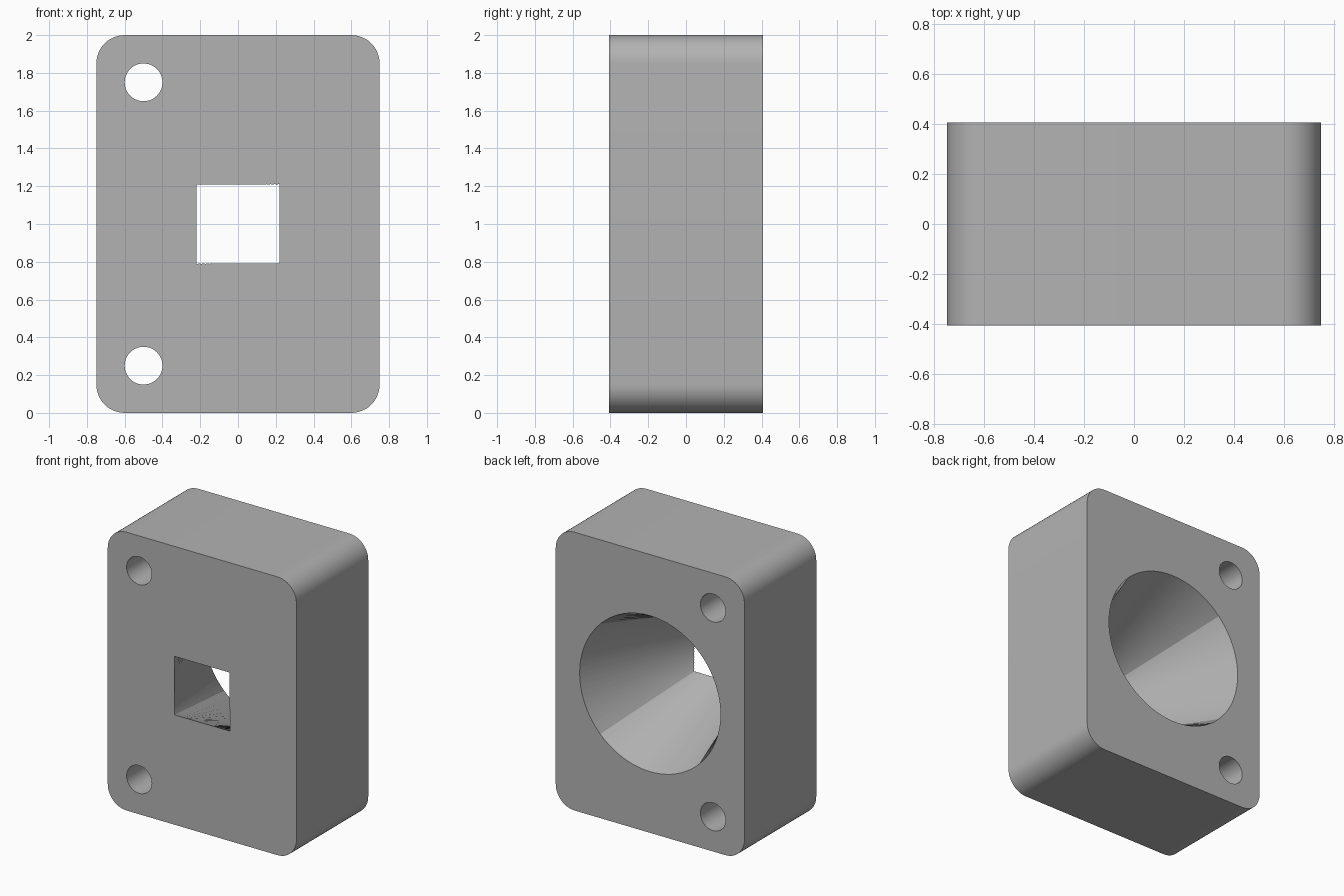
import bpy
import bmesh
from math import sin, cos, pi, radians
from mathutils import Vector

if "Cube" in bpy.data.objects:
    bpy.data.objects.remove(bpy.data.objects["Cube"])

WIDTH, HEIGHT, DEPTH, CORNER = 1.5, 2.0, 0.816, 0.15
MID = HEIGHT / 2
FRONT, BACK = -DEPTH / 2, DEPTH / 2
OVER = 0.02  # how far cutters reach past the faces


def arc(x, z, radius, start, sweep, steps):
    angles = [start + sweep * i / steps for i in range(steps + 1)]
    return [Vector((x + radius * cos(a), z + radius * sin(a))) for a in angles]


def loft(name, front_ring, back_ring, y0, y1):
    """Solid with ruled sides between two matching (x, z) rings."""
    bm = bmesh.new()
    near = [bm.verts.new((p.x, y0, p.y)) for p in front_ring]
    far = [bm.verts.new((p.x, y1, p.y)) for p in back_ring]
    n = len(near)
    for i in range(n):
        j = (i + 1) % n
        bm.faces.new((near[i], near[j], far[j], far[i]))
    bm.faces.new(near[::-1])
    bm.faces.new(far)
    bmesh.ops.recalc_face_normals(bm, faces=bm.faces)
    mesh = bpy.data.meshes.new(name)
    bm.to_mesh(mesh)
    bm.free()
    obj = bpy.data.objects.new(name, mesh)
    bpy.context.collection.objects.link(obj)
    return obj


# Rounded block
outline = []
for k, (sx, sz) in enumerate([(1, 1), (-1, 1), (-1, -1), (1, -1)]):
    outline += arc(sx * (WIDTH / 2 - CORNER), MID + sz * (MID - CORNER),
                   CORNER, k * pi / 2, pi / 2, 12)
block = loft("block", outline, outline, FRONT, BACK)

# Horn opening: rectangle at the front blending to a circle at the back
STEPS, HALF_X, HALF_Z, MOUTH = 20, 0.22, 0.21, 0.56
corners = [Vector((sx * HALF_X, MID + sz * HALF_Z))
           for sx, sz in [(1, -1), (1, 1), (-1, 1), (-1, -1)]]
throat, mouth = [], []
for k in range(4):
    a, b = corners[k], corners[(k + 1) % 4]
    throat += [a.lerp(b, i / STEPS) for i in range(STEPS)]
    mouth += arc(0, MID, MOUTH, (k - 0.5) * pi / 2, pi / 2, STEPS)[:-1]
t = OVER / DEPTH
cutters = [loft("horn_cutter",
                [p.lerp(q, -t) for p, q in zip(throat, mouth)],
                [p.lerp(q, 1 + t) for p, q in zip(throat, mouth)],
                FRONT - OVER, BACK + OVER)]

# Mounting holes
for z in (0.25, 1.75):
    ring = arc(-0.5, z, 0.1, 0, 2 * pi, 48)[:-1]
    cutters.append(loft("hole_cutter", ring, ring, FRONT - OVER, BACK + OVER))

# Cut the openings
bpy.context.view_layer.objects.active = block
block.select_set(True)
for cutter in cutters:
    cutter.hide_render = True
    mod = block.modifiers.new("cut", "BOOLEAN")
    mod.operation = "DIFFERENCE"
    mod.solver = "EXACT"
    mod.object = cutter
    bpy.ops.object.modifier_apply(modifier=mod.name)
    bpy.data.objects.remove(cutter)

# Colour and shading
grey = bpy.data.materials.new("grey")
grey.use_nodes = True
colour = (0.45, 0.45, 0.45, 1)
grey.diffuse_color = colour
grey.node_tree.nodes["Principled BSDF"].inputs["Base Color"].default_value = colour
block.data.materials.clear()
block.data.materials.append(grey)
bpy.ops.object.shade_smooth_by_angle(angle=radians(30))
